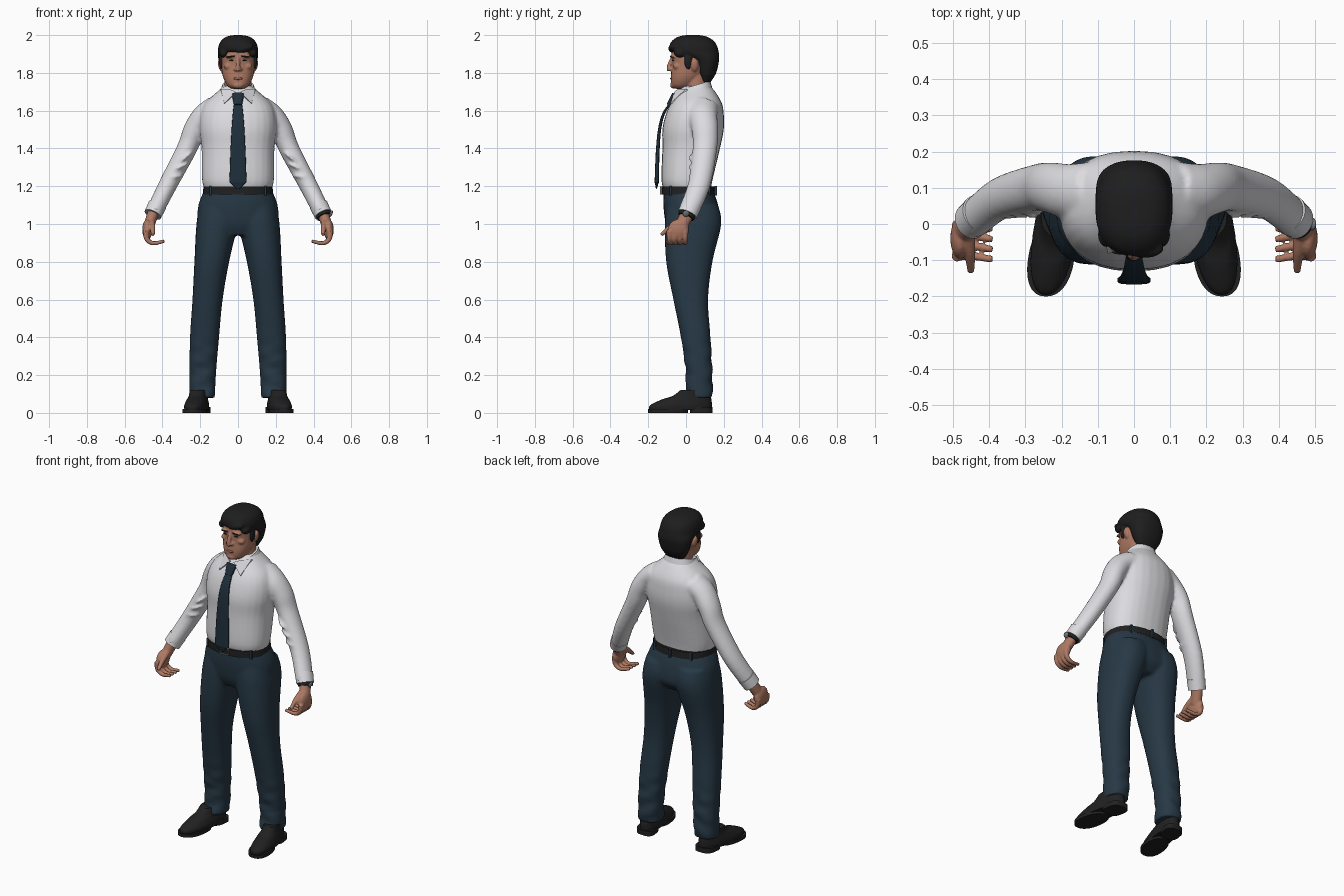
import bpy, bmesh, math
from mathutils import Vector, Matrix

cube = bpy.data.objects.get("Cube")
if cube:
    bpy.data.objects.remove(cube, do_unlink=True)


def material(name, red, green, blue):
    mat = bpy.data.materials.new(name)
    mat.use_nodes = True
    mat.diffuse_color = (red, green, blue, 1)
    mat.node_tree.nodes["Principled BSDF"].inputs["Base Color"].default_value = mat.diffuse_color
    return mat


SHIRT = material("white cotton", .72, .71, .74)
NAVY = material("navy wool", .02, .04, .06)
TIE = material("dark navy silk", .013, .028, .042)
SKIN = material("skin", .42, .19, .125)
LIPS = material("lips", .3, .12, .09)
HAIR = material("black hair", .013, .013, .013)
LEATHER = material("black leather", .015, .015, .015)
STEEL = material("steel", .2, .2, .21)


def spline(points, steps=5):
    """Catmull-Rom curve through rows of numbers."""
    curve = []
    last = len(points) - 1
    for i in range(last):
        before, start, end, after = (points[max(0, min(last, i + k))] for k in (-1, 0, 1, 2))
        for step in range(steps):
            t = step / steps
            curve.append([b + t/2*(c - a + t*(2*a - 5*b + 4*c - d + t*(3*b - a - 3*c + d)))
                          for a, b, c, d in zip(before, start, end, after)])
    return curve + [list(points[-1])]


def outline(power, count=28):
    """Unit superellipse: a higher power is boxier."""
    for i in range(count):
        angle = math.tau * i / count
        yield [math.copysign(abs(f)**(2/power), f) for f in (math.cos(angle), math.sin(angle))]


def skin_rings(bm, rings):
    loops = [[bm.verts.new(point) for point in ring] for ring in rings]
    for low, high in zip(loops, loops[1:]):
        for i in range(len(low)):
            bm.faces.new((low[i - 1], low[i], high[i], high[i - 1]))
    bm.faces.new(loops[0])
    bm.faces.new(loops[-1])


def stack(bm, rows, move=lambda p: p, power=2.3):
    """Level slices given as height, half width, front and back."""
    skin_rings(bm, [[move(Vector((half*u, (front + back)/2 + (back - front)/2*v, z)))
                     for u, v in outline(power)]
                    for z, half, front, back in spline(rows)])


def tube(bm, path, start, end, depth=1, power=2):
    """Tapered limb along a path; depth scales its front-to-back size."""
    points = [Vector(p) for p in spline(path)]
    last = len(points) - 1
    rings = []
    for i, centre in enumerate(points):
        along = (points[min(i + 1, last)] - points[max(i - 1, 0)]).normalized()
        across = along.cross(Vector((0, 1, 0))).normalized()
        deep = across.cross(along) * depth
        radius = start + (end - start) * i / last
        rings.append([centre + radius*(across*u + deep*v) for u, v in outline(power)])
    skin_rings(bm, rings)


def ball(bm, centre, radii, tilt=0):
    place = Matrix.Translation(centre) @ Matrix.Rotation(tilt, 4, 'Y') @ Matrix.Diagonal((*radii, 1))
    bmesh.ops.create_uvsphere(bm, u_segments=20, v_segments=12, radius=1, matrix=place)


def box(bm, centre, size):
    place = Matrix.Translation(centre) @ Matrix.Diagonal((*size, 1))
    bmesh.ops.create_cube(bm, size=1, matrix=place)


def pair(bm):
    """Add the mirrored twin of everything built so far."""
    twin = bmesh.ops.duplicate(bm, geom=bm.verts[:] + bm.edges[:] + bm.faces[:])
    for item in twin["geom"]:
        if isinstance(item, bmesh.types.BMVert):
            item.co.x *= -1


def finish(bm, name, mat, voxel=0):
    bmesh.ops.recalc_face_normals(bm, faces=bm.faces)
    mesh = bpy.data.meshes.new(name)
    bm.to_mesh(mesh)
    bm.free()
    mesh.materials.append(mat)
    mesh.polygons.foreach_set("use_smooth", [True] * len(mesh.polygons))
    mesh.set_sharp_from_angle(angle=math.radians(40))
    ob = bpy.data.objects.new(name, mesh)
    bpy.context.scene.collection.objects.link(ob)
    if voxel:  # fuse overlapping volumes into one soft skin
        fuse = ob.modifiers.new("fuse", 'REMESH')
        fuse.mode, fuse.voxel_size, fuse.use_smooth_shade = 'VOXEL', voxel, True
        soften = ob.modifiers.new("soften", 'SMOOTH')
        soften.factor, soften.iterations = .5, 4


# Shirt: sleeves with elbow folds, then torso
bm = bmesh.new()
tube(bm, [(.12, .09, 1.61), (.18, .09, 1.57), (.23, .1, 1.5), (.27, .1, 1.4),
          (.37, .07, 1.21), (.445, .01, 1.06)], start=.068, end=.044, depth=1.2)
for fold in range(3):
    ball(bm, (.28 + .03*fold, .07, 1.35 - .05*fold), (.055, .06, .01), tilt=.7 - .3*fold)
pair(bm)
stack(bm, [(1.17, .17, -.11, .13), (1.23, .19, -.13, .14), (1.4, .193, -.125, .18), (1.5, .205, -.125, .2),
           (1.58, .2, -.107, .2), (1.64, .175, -.08, .19), (1.7, .11, -.04, .155), (1.73, .08, -.02, .13)])
finish(bm, "shirt", SHIRT, voxel=.009)

# Collar band, higher at the back
bm = bmesh.new()
stack(bm, [(1.69, .1, -.045, .14), (1.735, .083, -.03, .128)],
      move=lambda p: p + Vector((0, 0, .3*p.y - .015)))
finish(bm, "collar", SHIRT)

# Folded collar points
bm = bmesh.new()
flap = [Vector(p) for p in ((.012, -.062, 1.7), (.05, -.042, 1.716), (.092, 0, 1.715), (.072, -.082, 1.64))]
skin_rings(bm, [flap, [p + Vector((0, .01, -.006)) for p in flap]])
pair(bm)
finish(bm, "collar_points", SHIRT)

# Cuffs
bm = bmesh.new()
tube(bm, [(.427, .03, 1.1), (.451, .007, 1.05)], start=.049, end=.047, depth=1.1)
pair(bm)
finish(bm, "cuffs", SHIRT)

# Tie blade with pointed end, and knot
bm = bmesh.new()
blade_end = (0, -.155, 1.22)
tube(bm, [(0, -.09, 1.63), (0, -.12, 1.58), (0, -.14, 1.5), (0, -.15, 1.38), blade_end],
     start=.022, end=.046, depth=.25, power=3.5)
tube(bm, [blade_end, (0, -.157, 1.185)], start=.046, end=.005, depth=.25, power=3.5)
finish(bm, "tie", TIE)
bm = bmesh.new()
tube(bm, [(0, -.055, 1.685), (0, -.092, 1.628)], start=.033, end=.02, depth=.6, power=3)
finish(bm, "tie_knot", TIE)


# Trousers: legs spread outward and crease near the hem
def stance(p):
    crease = .005 * max(0, min(1, 3 - 7*p.z))
    return p + Vector((.19 - .08*p.z**2, crease*math.sin(60*p.z + 30*p.x), 0))


bm = bmesh.new()
stack(bm, [(.08, .067, -.01, .14), (.2, .07, 0, .14), (.4, .077, -.027, .13), (.6, .08, -.067, .117),
           (.8, .092, -.105, .14), (1, .11, -.112, .187), (1.1, .11, -.1, .17)], move=stance)
pair(bm)
stack(bm, [(.94, .15, -.08, .13), (1, .21, -.107, .178), (1.1, .21, -.12, .17), (1.185, .176, -.118, .14)])
finish(bm, "trousers", NAVY, voxel=.009)

# Belt, buckle and belt loops
bm = bmesh.new()
stack(bm, [(1.157, .186, -.129, .153), (1.198, .183, -.129, .15)])
finish(bm, "belt", LEATHER)
bm = bmesh.new()
for sign in (-1, 1):
    box(bm, (.026*sign, -.131, 1.178), (.006, .012, .04))
    box(bm, (0, -.131, 1.178 + .018*sign), (.058, .012, .005))
finish(bm, "belt_buckle", STEEL)
bm = bmesh.new()
for angle in (40, 140, 230, 270, 310):
    turn = math.radians(-angle)
    box(bm, (.19*math.cos(turn), .012 + .146*math.sin(turn), 1.176), (.013, .013, .05))
finish(bm, "belt_loops", NAVY)


# Shoes with toes turned outward, on separate sole and heel
def turn_out(p):
    return p + Vector((.215 - .14*p.y, 0, 0))


bm = bmesh.new()
stack(bm, [(.014, .058, -.193, .134), (.04, .06, -.19, .137), (.07, .052, -.13, .135),
           (.09, .047, -.07, .13), (.12, .046, -.03, .125)], move=turn_out)
pair(bm)
finish(bm, "shoes", LEATHER)
bm = bmesh.new()
stack(bm, [(z, .064, -.2, .01) for z in (0, .02)], move=turn_out)
stack(bm, [(z, .056, .02, .14) for z in (0, .03)], move=turn_out, power=3)
pair(bm)
finish(bm, "shoe_soles", LEATHER)

# Hands: wrist, palm, curled fingers and thumb
bm = bmesh.new()
tube(bm, [(.44, .015, 1.08), (.455, 0, 1.04), (.475, -.03, .98)], start=.032, end=.028, depth=1.2)
ball(bm, (.48, -.04, .97), (.027, .056, .055))
for finger in range(4):
    y = -.088 + .028*finger
    tube(bm, [(.488, y, .965), (.482, y, .92), (.448, y, .898), (.39, y - .01, .91)], start=.016, end=.009)
tube(bm, [(.46, -.03, 1.01), (.453, -.08, .985), (.45, -.132, .942)], start=.022, end=.009)
pair(bm)
finish(bm, "hands", SKIN, voxel=.0045)

# Wristwatch on the left arm
bm = bmesh.new()
tube(bm, [(.449, .009, 1.057), (.457, 0, 1.037)], start=.041, end=.04, depth=1.1)
finish(bm, "watch_strap", LEATHER)
bm = bmesh.new()
ball(bm, (.492, 0, 1.055), (.008, .018, .018), tilt=.4)
finish(bm, "watch_case", STEEL)

# Head: brows, cheeks and ears in pairs, then skull, neck, nose and chin
bm = bmesh.new()
ball(bm, (.035, -.067, 1.888), (.032, .016, .009), tilt=.1)
ball(bm, (.05, -.048, 1.835), (.026, .02, .018))
ball(bm, (.092, .045, 1.84), (.013, .021, .034), tilt=.2)
ball(bm, (.013, -.08, 1.819), (.01, .012, .009))
pair(bm)
stack(bm, [(1.716, .034, -.06, .01), (1.735, .058, -.077, .04), (1.78, .08, -.08, .09), (1.84, .089, -.074, .135),
           (1.92, .09, -.076, .145), (1.96, .075, -.05, .13), (1.98, .035, 0, .08)])
tube(bm, [(0, .05, 1.66), (0, .06, 1.82)], start=.074, end=.07, depth=.9)
tube(bm, [(0, -.07, 1.888), (0, -.088, 1.84), (0, -.086, 1.81)], start=.008, end=.016)
ball(bm, (0, -.066, 1.735), (.03, .018, .018))
finish(bm, "head", SKIN, voxel=.005)

# Eyes, eyebrows and lips
for name, centre, radii in (("eyes", (.034, -.068, 1.866), (.014, .006, .004)),
                            ("eyebrows", (.037, -.078, 1.887), (.023, .006, .0045))):
    bm = bmesh.new()
    ball(bm, centre, radii, tilt=.1)
    pair(bm)
    finish(bm, name, HAIR)
bm = bmesh.new()
ball(bm, (0, -.078, 1.77), (.024, .006, .007))
finish(bm, "lips", LIPS)

# Hair: sideburns and temples in pairs, then the crown and swept fringe
bm = bmesh.new()
ball(bm, (.088, .012, 1.862), (.013, .022, .045))
ball(bm, (.075, -.03, 1.905), (.025, .035, .024))
pair(bm)
stack(bm, [(1.75, .06, .08, .13), (1.8, .087, .057, .16), (1.86, .102, .035, .174), (1.888, .106, -.01, .176),
           (1.912, .107, -.078, .173), (1.94, .104, -.088, .166), (1.97, .09, -.074, .147),
           (1.992, .06, -.04, .11), (2, .02, 0, .07)])
ball(bm, (.03, -.066, 1.93), (.055, .028, .022), tilt=-.25)
finish(bm, "hair", HAIR, voxel=.006)
